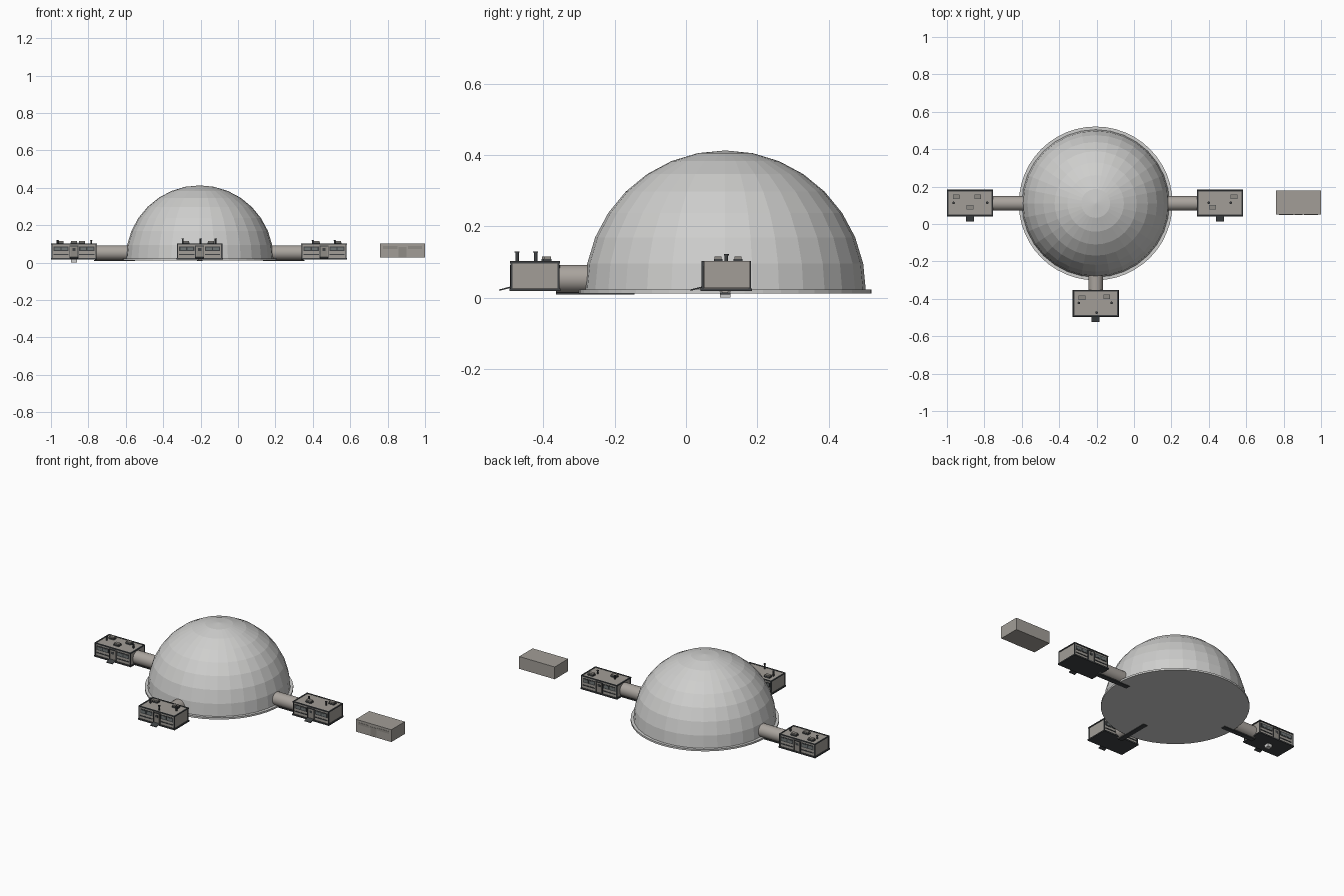
import bpy, bmesh, math
from mathutils import Matrix, Vector

old = bpy.data.objects.get("Cube")
if old:
    bpy.data.objects.remove(old, do_unlink=True)


def material(name, r, g, b):
    m = bpy.data.materials.new(name)
    m.use_nodes = True
    m.diffuse_color = (r, g, b, 1)
    bsdf = next(n for n in m.node_tree.nodes if n.type == "BSDF_PRINCIPLED")
    bsdf.inputs["Base Color"].default_value = (r, g, b, 1)
    return m


DOME = material("pale grey", 0.62, 0.62, 0.61)
WALL = material("warm grey", 0.36, 0.34, 0.31)
PANEL = material("panel grey", 0.28, 0.265, 0.24)
TUBE = material("tube grey", 0.4, 0.37, 0.34)
TRIM = material("dark trim", 0.05, 0.055, 0.058)
GLASS = material("window grey", 0.16, 0.18, 0.18)


def finish(name, bm, mat, smooth=False):
    mesh = bpy.data.meshes.new(name)
    bm.to_mesh(mesh)
    bm.free()
    mesh.materials.append(mat)
    obj = bpy.data.objects.new(name, mesh)
    bpy.context.collection.objects.link(obj)
    if smooth:
        for f in mesh.polygons:
            f.use_smooth = len(f.vertices) == 4
    return obj


def boxes(name, mat, specs):
    """One object from several (centre, size[, x tilt]) boxes."""
    bm = bmesh.new()
    for centre, size, *tilt in specs:
        turn = Matrix.Rotation(tilt[0] if tilt else 0, 4, "X")
        bmesh.ops.create_cube(bm, size=1, matrix=Matrix.Translation(centre) @ turn
                              @ Matrix.Diagonal((*size, 1)))
    return finish(name, bm, mat)


def rods(name, mat, specs, sides=16, smooth=True):
    """One object from several (start, end, radius) cylinders."""
    bm = bmesh.new()
    for a, b, r in specs:
        a, b = Vector(a), Vector(b)
        turn = (b - a).to_track_quat("Z", "Y").to_matrix().to_4x4()
        bmesh.ops.create_cone(bm, cap_ends=True, segments=sides, radius1=r, radius2=r,
                              depth=(b - a).length,
                              matrix=Matrix.Translation((a + b) / 2) @ turn)
    return finish(name, bm, mat, smooth)


CX, CY = -0.205, 0.11

# Faceted dome, cut at its equator and capped
bm = bmesh.new()
bmesh.ops.create_uvsphere(bm, u_segments=32, v_segments=16, radius=0.395,
                          matrix=Matrix.Translation((CX, CY, 0.018)))
bmesh.ops.bisect_plane(bm, geom=bm.verts[:] + bm.edges[:] + bm.faces[:],
                       plane_co=(0, 0, 0.018), plane_no=(0, 0, -1), clear_outer=True)
finish("dome", bm, DOME)
rods("dome_base", DOME, [((CX, CY, 0.011), (CX, CY, 0.022), 0.411)], 48, False)

# Connecting tubes and the thin floor beams under them
rods("tubes", TUBE, [
    ((-0.765, CY, 0.053), (-0.56, CY, 0.053), 0.039),
    ((0.15, CY, 0.053), (0.35, CY, 0.053), 0.039),
    ((CX, -0.365, 0.053), (CX, -0.24, 0.053), 0.039)], 24)
boxes("floor_beams", TRIM, [
    ((-0.66, CY, 0.011), (0.22, 0.03, 0.006)),
    ((0.245, CY, 0.011), (0.22, 0.03, 0.006)),
    ((CX, -0.255, 0.011), (0.03, 0.22, 0.006))])


def module(label, x, y, roof_boxes, vents, vent_top):
    w, d, lo, hi = 0.236, 0.132, 0.022, 0.1
    boxes(label + "_body", WALL, [((x, y, (lo + hi) / 2), (w, d, hi - lo))])

    # Base rim, roof rim and corner posts
    trim = [((x, y, 0.022), (w + 0.012, d + 0.012, 0.008))]
    for s in (-1, 1):
        trim.append(((x, y + s * d / 2, 0.099), (w + 0.008, 0.008, 0.006)))
        trim.append(((x + s * w / 2, y, 0.099), (0.008, d + 0.008, 0.006)))
        for t in (-1, 1):
            trim.append(((x + s * w / 2, y + t * d / 2, 0.061), (0.006, 0.006, 0.076)))

    # Door and window frames on front and back, with their panels
    panes, doors = [], []
    for f in (-1, 1):
        wall = y + f * d / 2
        for s in (-1, 1):
            trim.append(((x + s * 0.069, wall, 0.074), (0.082, 0.004, 0.026)))
            trim.append(((x + s * 0.069, wall, 0.044), (0.082, 0.006, 0.005)))
            trim.append(((x + s * 0.022, wall, 0.058), (0.004, 0.008, 0.066)))
            for t in (-1, 1):
                panes.append(((x + s * 0.069 + t * 0.019, wall, 0.074), (0.031, 0.006, 0.015)))
        trim.append(((x, wall, 0.088), (0.048, 0.008, 0.005)))
        doors.append(((x, wall, 0.056), (0.036, 0.006, 0.058)))
        trim.append(((x, wall, 0.07), (0.018, 0.008, 0.014)))

    # Front ramp
    trim.append(((x, y - d / 2 - 0.018, 0.025), (0.042, 0.034, 0.004), 0.25))
    boxes(label + "_trim", TRIM, trim)
    boxes(label + "_windows", GLASS, panes)
    boxes(label + "_doors", PANEL, doors)

    # Roof units and vent pipes
    boxes(label + "_roof_feet", TRIM,
          [((x + u, y + v, 0.104), (0.036, 0.024, 0.008)) for u, v in roof_boxes])
    boxes(label + "_roof_units", PANEL,
          [((x + u, y + v, 0.111), (0.032, 0.02, 0.008)) for u, v in roof_boxes])
    pipes = []
    for u, v in vents:
        px, py = x + u, y + v
        pipes.append(((px, py, 0.098), (px, py, vent_top), 0.005))
        pipes.append(((px, py, vent_top - 0.004), (px, py, vent_top), 0.007))
    rods(label + "_vents", TRIM, pipes, 10)


module("left_module", 0.46, 0.113, [(-0.04, -0.023), (0.075, 0.033)],
       [(-0.06, 0), (0.057, 0)], 0.122)
module("right_module", -0.877, 0.113, [(-0.073, 0.033), (0, -0.023), (0.042, 0.033)],
       [(-0.088, 0), (0.092, 0)], 0.122)
module("front_module", CX, -0.424, [(-0.073, 0.03), (0.06, 0.035)],
       [(-0.09, 0.002), (0.085, 0.002), (0.005, -0.05)], 0.13)

# Small hatch below the right module
boxes("underside_hatch", DOME, [((-0.877, CY, 0.01), (0.03, 0.03, 0.02))])

# Plain detached container with thin door and window plates
BX, BY = 0.88, 0.115
boxes("container", WALL, [((BX, BY, 0.065), (0.24, 0.13, 0.075))])
boxes("container_panels", PANEL, [
    ((BX, BY - 0.065, 0.056), (0.042, 0.003, 0.056)),
    ((BX - 0.066, BY - 0.065, 0.081), (0.076, 0.003, 0.014)),
    ((BX + 0.066, BY - 0.065, 0.081), (0.076, 0.003, 0.014))])
